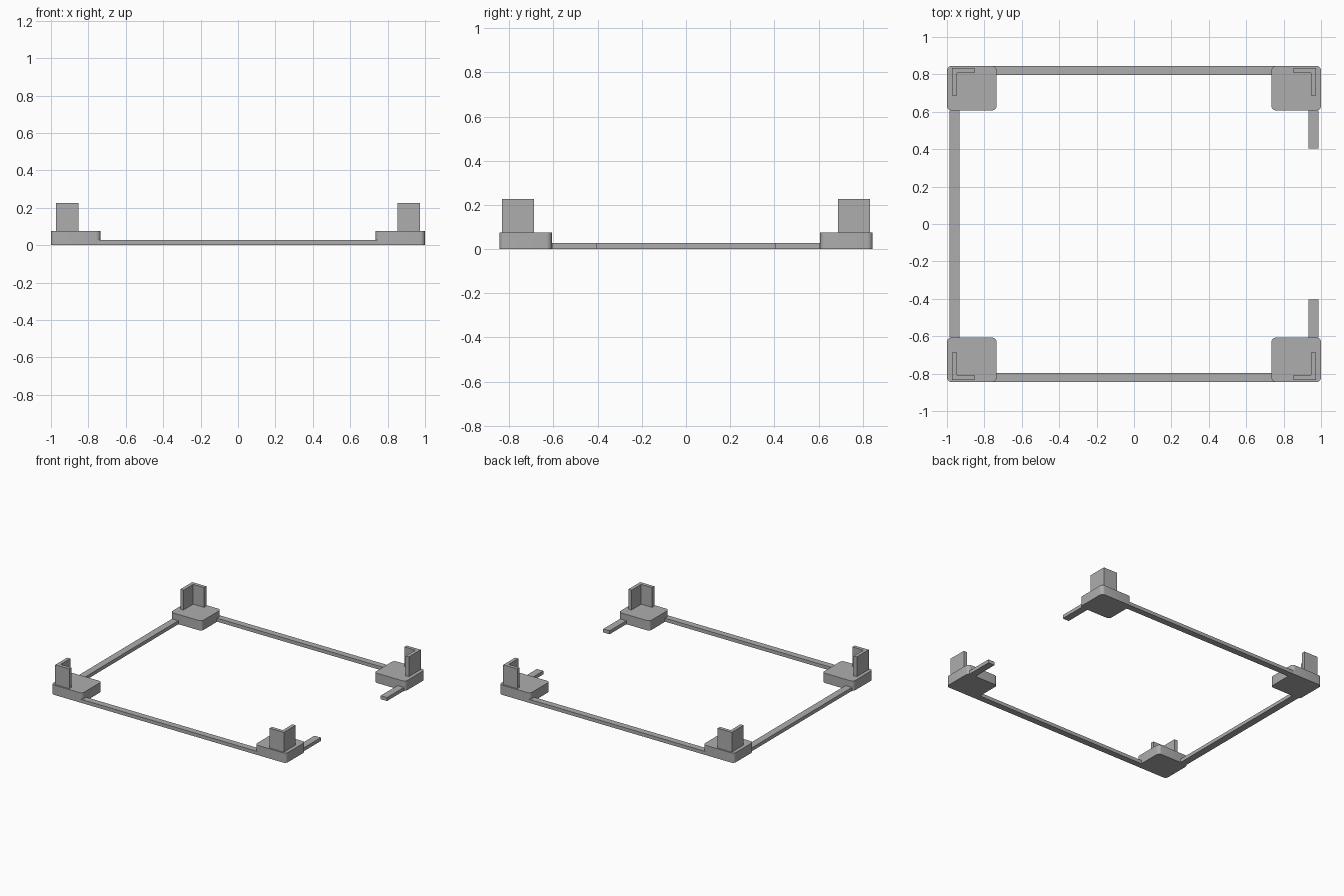
import bpy
import bmesh
from mathutils import Vector

cube = bpy.data.objects.get("Cube")
if cube:
    bpy.data.objects.remove(cube, do_unlink=True)

# Single plain grey
grey = bpy.data.materials.new("Plain Grey")
grey.use_nodes = True
colour = (0.42, 0.42, 0.42, 1)
grey.diffuse_color = colour
grey.node_tree.nodes["Principled BSDF"].inputs["Base Color"].default_value = colour


def prism(name, outline, z0, z1, radius=0):
    """Extrude a flat outline upwards, optionally rounding its upright edges."""
    bm = bmesh.new()
    base = bm.faces.new([bm.verts.new((x, y, z0)) for x, y in outline])
    extruded = bmesh.ops.extrude_face_region(bm, geom=[base], use_keep_orig=True)
    top = [v for v in extruded["geom"] if isinstance(v, bmesh.types.BMVert)]
    bmesh.ops.translate(bm, verts=top, vec=Vector((0, 0, z1 - z0)))
    if radius:
        upright = [e for e in bm.edges
                   if abs(e.verts[0].co.z - e.verts[1].co.z) > 0.001]
        bmesh.ops.bevel(bm, geom=upright, offset=radius, segments=6,
                        profile=0.5, affect='EDGES')
    bmesh.ops.recalc_face_normals(bm, faces=bm.faces)
    mesh = bpy.data.meshes.new(name)
    bm.to_mesh(mesh)
    bm.free()
    mesh.materials.append(grey)
    obj = bpy.data.objects.new(name, mesh)
    bpy.context.collection.objects.link(obj)
    if radius:
        bpy.ops.object.select_all(action='DESELECT')
        obj.select_set(True)
        bpy.context.view_layer.objects.active = obj
        bpy.ops.object.shade_smooth_by_angle()
    return obj


def box(name, x0, x1, y0, y1, z0, z1, radius=0):
    return prism(name, [(x0, y0), (x1, y0), (x1, y1), (x0, y1)], z0, z1, radius)


PAD_X, PAD_Y = 0.735, 0.607      # inner edges of the pads
OUT_X, OUT_Y = 1.0, 0.845        # outer edges of the pads
PAD_TOP, POST_TOP, RAIL_TOP = 0.075, 0.227, 0.027
WALL = 0.027

# Outline of the angle post, outer corner first
ax, ay, bx, by = 0.973, 0.833, 0.853, 0.688
angle = [(ax, ay), (bx, ay), (bx, ay - WALL),
         (ax - WALL, ay - WALL), (ax - WALL, by), (ax, by)]

# Four corner feet, each a rounded pad with an L-shaped post
for sy, end in ((-1, "front"), (1, "back")):
    for sx, side in ((-1, "right"), (1, "left")):
        tag = f"{end}_{side}"
        box(f"{tag}_pad", sx * PAD_X, sx * OUT_X, sy * PAD_Y, sy * OUT_Y,
            0, PAD_TOP, 0.025)
        prism(f"{tag}_angle_post", [(sx * x, sy * y) for x, y in angle],
              PAD_TOP, POST_TOP)

    # Long rail joining the two feet at this end
    box(f"{end}_rail", -PAD_X - 0.02, PAD_X + 0.02, sy * 0.796, sy * OUT_Y,
        0, RAIL_TOP)
    # Short open-ended stub on the left side
    box(f"{end}_left_stub", 0.933, 0.987, sy * 0.403, sy * PAD_Y, 0, RAIL_TOP)

# Full rail on the right side
box("right_rail", -0.987, -0.933, -PAD_Y, PAD_Y, 0, RAIL_TOP)
